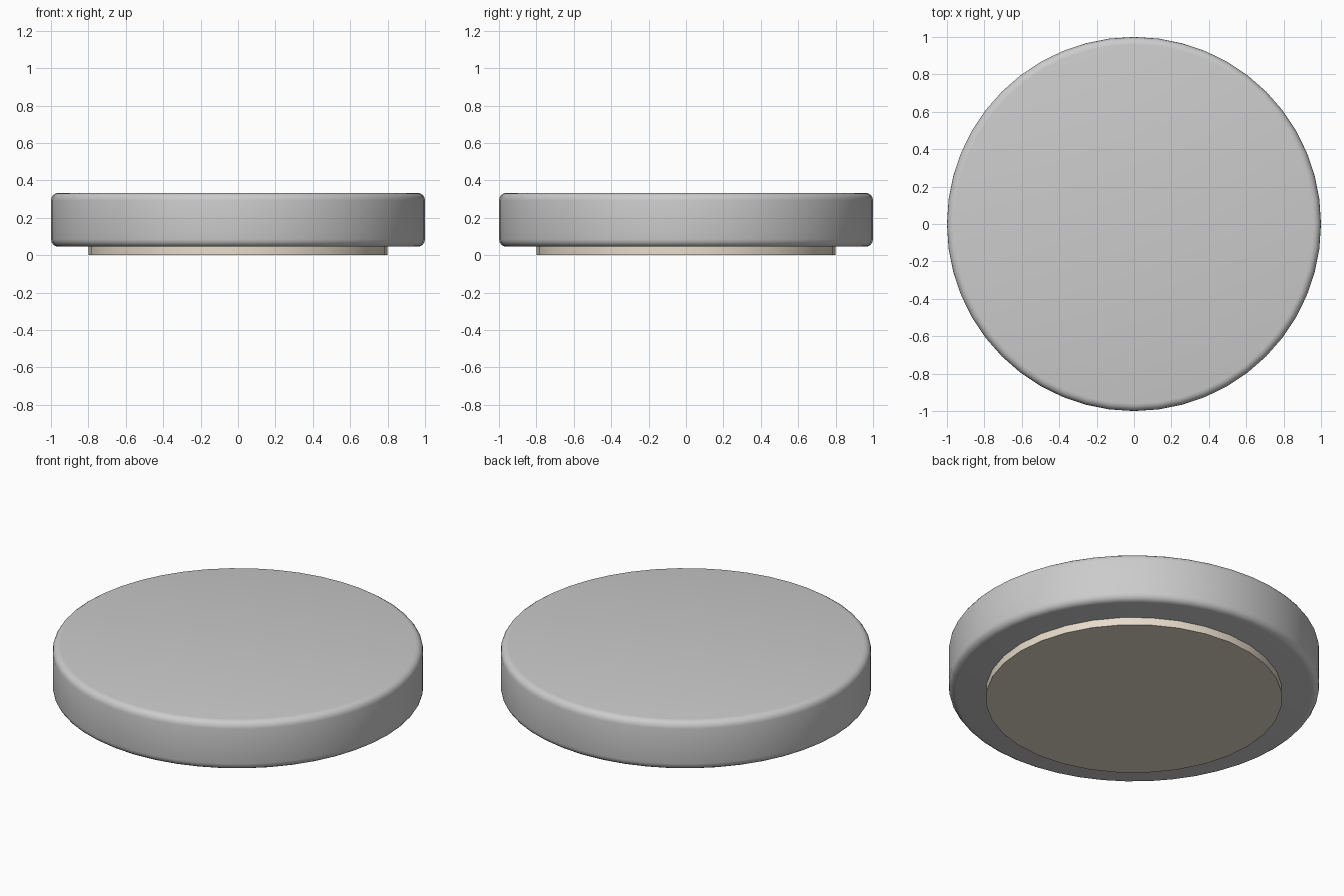
import bpy

if "Cube" in bpy.data.objects:
    bpy.data.objects.remove(bpy.data.objects["Cube"])


def disc(name, radius, z0, z1, sides, bevel=0.0, angle=0.6):
    bpy.ops.mesh.primitive_cylinder_add(vertices=sides, radius=radius, depth=z1 - z0,
                                        location=(0, 0, (z0 + z1) / 2))
    obj = bpy.context.object
    obj.name = name
    if bevel:
        mod = obj.modifiers.new("rounded_rims", 'BEVEL')
        mod.width = bevel
        mod.segments = 4
        mod.limit_method = 'ANGLE'
        mod.angle_limit = 0.8
        bpy.ops.object.modifier_apply(modifier=mod.name)
    bpy.ops.object.shade_smooth_by_angle(angle=angle)
    return obj


# Thick grey disc with rounded rims
disc("disc_body", 1.0, 0.045, 0.333, 48, bevel=0.04)

# Thin beige pad underneath, slightly sunk into the body
pad = disc("base_pad", 0.8, 0.0, 0.06, 32)
mat = bpy.data.materials.new("beige")
mat.diffuse_color = (0.8, 0.72, 0.6, 1)
mat.use_nodes = True
mat.node_tree.nodes["Principled BSDF"].inputs["Base Color"].default_value = mat.diffuse_color
pad.data.materials.append(mat)
